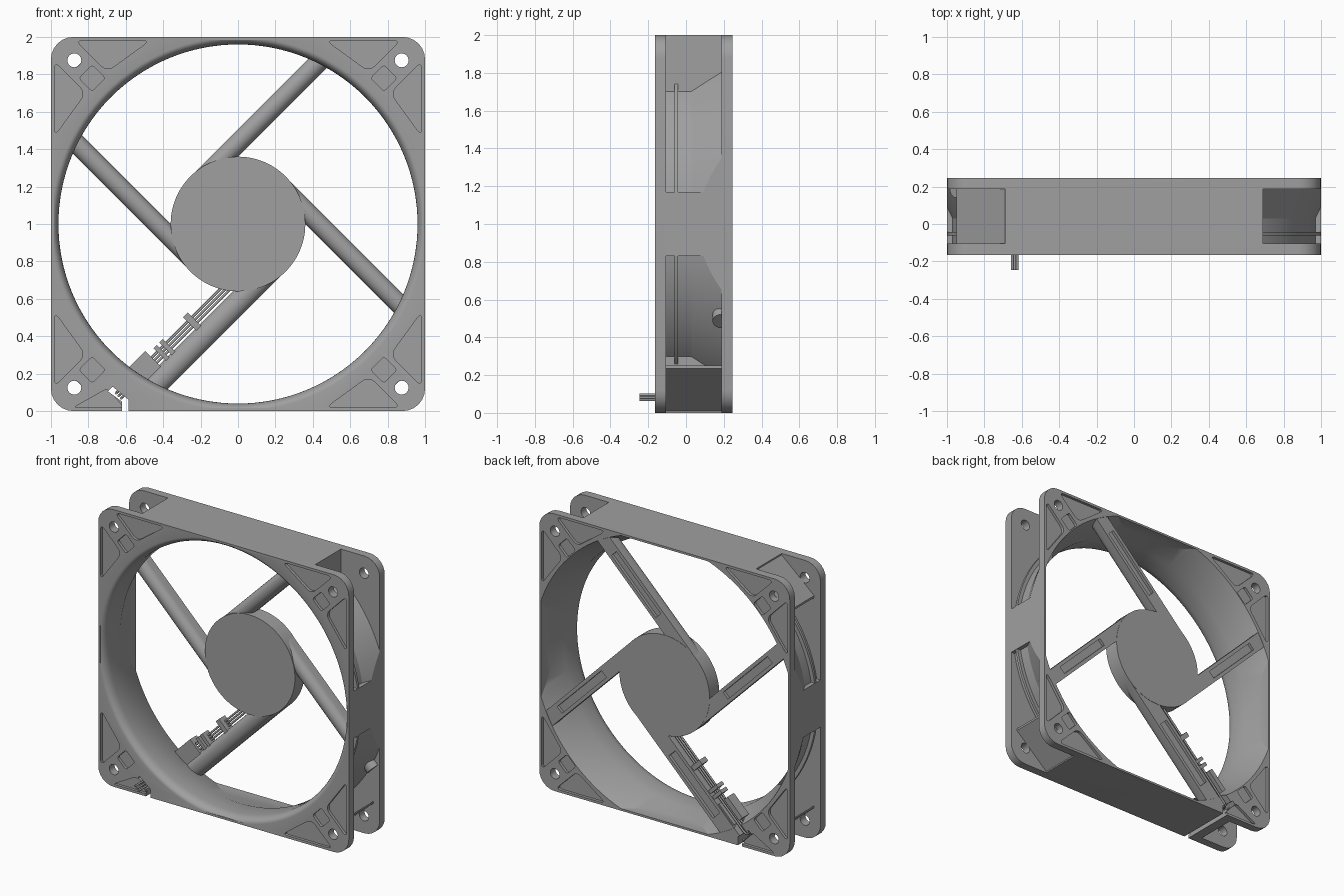
import bpy, bmesh, math
from mathutils import Vector

if "Cube" in bpy.data.objects:
    bpy.data.objects.remove(bpy.data.objects["Cube"])

GREY = bpy.data.materials.new("mid_grey")
GREY.diffuse_color = (0.35, 0.35, 0.35, 1)
GREY.use_nodes = True
GREY.node_tree.nodes["Principled BSDF"].inputs["Base Color"].default_value = GREY.diffuse_color
FRONT, BACK = -0.165, 0.245          # outer faces of the frame
F_IN, B_IN = -0.105, 0.187           # inner faces of the two flanges


def finish(name, bm):
    bmesh.ops.recalc_face_normals(bm, faces=bm.faces)
    me = bpy.data.meshes.new(name)
    bm.to_mesh(me)
    bm.free()
    me.materials.append(GREY)
    ob = bpy.data.objects.new(name, me)
    ob.location.z = 1                # everything is built around the fan axis
    bpy.context.collection.objects.link(ob)
    return ob


def prism(name, pts, a, b, place=lambda p, q, t: (p, t, q)):
    """Extrude a 2D outline from a to b; default outline is x,z along y."""
    bm = bmesh.new()
    lo = [bm.verts.new(place(p, q, a)) for p, q in pts]
    hi = [bm.verts.new(place(p, q, b)) for p, q in pts]
    bm.faces.new(lo)
    bm.faces.new(hi)
    n = len(pts)
    for i in range(n):
        j = (i + 1) % n
        bm.faces.new((lo[i], lo[j], hi[j], hi[i]))
    return finish(name, bm)


def lathe(name, profile, n=128):
    """Solid of revolution around y from (radius, y) points, capped."""
    bm = bmesh.new()
    rings = [[bm.verts.new((r * math.cos(2 * math.pi * i / n), y,
                            r * math.sin(2 * math.pi * i / n))) for i in range(n)]
             for r, y in profile]
    for A, B in zip(rings, rings[1:]):
        for i in range(n):
            j = (i + 1) % n
            bm.faces.new((A[i], A[j], B[j], B[i]))
    bm.faces.new(rings[0])
    bm.faces.new(rings[-1])
    return finish(name, bm)


def rounded(pts, r, steps=6):
    out, n = [], len(pts)
    for i in range(n):
        p = Vector(pts[i])
        a = p + (Vector(pts[i - 1]) - p).normalized() * r
        b = p + (Vector(pts[(i + 1) % n]) - p).normalized() * r
        for k in range(steps + 1):
            t = k / steps
            w = 1.17 * t * (1 - t)   # weight gives a near circular corner
            s = (1 - t) ** 2 + 1.414 * t * (1 - t) + t * t
            out.append(tuple(((1 - t) ** 2 * a + 1.414 * t * (1 - t) * p + t * t * b) / s))
    return out


def rect(x0, x1, z0, z1):
    return [(x0, z0), (x1, z0), (x1, z1), (x0, z1)]


def circle(x, z, r, n=32):
    return [(x + r * math.cos(2 * math.pi * i / n),
             z + r * math.sin(2 * math.pi * i / n)) for i in range(n)]


def boolean(ob, tool, op='DIFFERENCE'):
    bpy.context.view_layer.update()
    m = ob.modifiers.new("cut", 'BOOLEAN')
    m.operation, m.solver, m.object = op, 'EXACT', tool
    bpy.context.view_layer.objects.active = ob
    bpy.ops.object.modifier_apply(modifier=m.name)
    bpy.data.objects.remove(tool)


def arm(k):
    """Map (along, across) of arm k to x,z."""
    c, s = math.cos(math.radians(45 - 90 * k)), math.sin(math.radians(45 - 90 * k))
    return lambda u, v: (u * c - v * s, u * s + v * c)


# frame block with rounded corners
frame = prism("frame", rounded(rect(-1, 1, -1, 1), 0.12), FRONT, BACK)

# open corners between the flanges, leaving the barrel with its thin rib
BARREL = [(0.985, -0.3), (0.985, -0.062), (1.012, -0.062), (1.012, -0.042),
          (0.985, -0.042), (0.985, 0.03), (1.06, 0.19), (1.06, 0.4)]
for sx in (-1, 1):
    for sz in (-1, 1):
        xs, zs = sorted((sx * 0.69, sx * 1.1)), sorted((sz * 0.17, sz * 1.1))
        win = prism("window_cutter", rect(*xs, *zs), F_IN, B_IN)
        boolean(win, lathe("barrel_tool", BARREL))
        boolean(frame, win)

# duct: rounded front lip, straight throat, flared back held inside the walls
lip = [(0.96 + 0.04 * (1 - math.sin(t)), FRONT + 0.065 * (1 - math.cos(t)))
       for t in [i * math.pi / 12 for i in range(7)]]
duct = lathe("duct_cutter", [(1.0, -0.3)] + lip + [(0.96, 0.03), (1.045, BACK), (1.045, 0.3)])
boolean(duct, prism("duct_limit", rect(-0.985, 0.985, -0.985, 0.985), -0.29, 0.29), 'INTERSECT')
boolean(frame, duct)

# screw holes and shallow flange pockets
TRI = [(0.87, 0.982), (0.47, 0.982), (0.70, 0.815)]
SMALL = [(0.88, 0.982), (0.61, 0.982), (0.70, 0.88)]
for sx in (-1, 1):
    for sz in (-1, 1):
        boolean(frame, prism("hole", circle(sx * 0.875, sz * 0.875, 0.037), -0.4, 0.4))
        for y0, y1 in ((-0.3, FRONT + 0.02), (BACK - 0.02, 0.3)):
            cable_corner = sx < 0 and sz < 0
            shapes = [rounded([(q, p) for p, q in TRI], 0.04),
                      rounded([(0.78 + a, 0.78 + b) for a, b in
                               ((0.07, 0), (0, 0.07), (-0.07, 0), (0, -0.07))], 0.015),
                      rounded(SMALL, 0.02) if cable_corner else rounded(TRI, 0.04)]
            for pts in shapes:
                boolean(frame, prism("pocket", [(sx * p, sz * q) for p, q in pts], y0, y1))

# cable notch through the lower edge and channel in the back flange
boolean(frame, prism("notch", [(-0.62, -1.05), (-0.585, -1.05), (-0.585, -0.94), (-0.67, -0.87),
                               (-0.695, -0.895), (-0.62, -0.95)], -0.4, 0.4))
to_xz = arm(2)
boolean(frame, prism("channel", [to_xz(u, v) for u, v in rect(0.9, 1.12, 0.165, 0.232)], 0.18, 0.4))

# sloping braces behind three screw corners
parts = [frame]
for sx, sz in ((-1, 1), (-1, -1), (1, -1)):
    pts = [(0.69, 0.99), (0.95, 0.765), (0.95, 0.75), (0.68, 0.98)]
    parts.append(prism("corner_brace", [(sx * p, sz * q) for p, q in pts], F_IN - 0.01, B_IN + 0.01))

# motor hub
parts.append(lathe("hub", [(0.36, 0.135), (0.36, BACK)], 96))

# four tangential arms with rounded fronts and slotted backs
for k in range(4):
    f = arm(k)
    v0, v1 = (0.235 if k == 2 else 0.255), 0.359
    mid, half = (v0 + v1) / 2, (v1 - v0) / 2
    section = [(v0, 0.243)] + [(mid - half * math.cos(t), 0.19 - 0.05 * math.sin(t))
                               for t in [i * math.pi / 10 for i in range(11)]] + [(v1, 0.243)]
    strut = prism("arm", section, 0, 1.035,
                  lambda v, y, u: (f(u, v)[0], y, f(u, v)[1]))
    slot = [f(u, v) for u, v in rect(0.38, 0.88, v0 + 0.025, v1 - 0.025)]
    boolean(strut, prism("slot", slot, 0.222, 0.3))
    parts.append(strut)

# cable clips and end block beside the lower arm
for u0, u1, w0, w1 in ((0.525, 0.56, 0.145, 0.26), (0.72, 0.745, 0.15, 0.26),
                       (0.765, 0.79, 0.15, 0.26), (0.83, 1.0, 0.225, 0.26),
                       (0.83, 1.0, 0.13, 0.168)):
    parts.append(prism("cable_clip", [to_xz(u, v) for u, v in rect(u0, u1, w0, w1)], 0.165, 0.235))
parts.append(prism("clip_cover", [to_xz(u, v) for u, v in rect(0.83, 1.0, 0.13, 0.26)], 0.16, 0.18))

# three wires: along the arm, then forward through the notch
for v in (0.179, 0.198, 0.217):
    cu = bpy.data.curves.new("wire", 'CURVE')
    cu.dimensions, cu.bevel_depth, cu.bevel_resolution, cu.use_fill_caps = '3D', 0.007, 2, True
    sp = cu.splines.new('POLY')
    path = [(0.28, 0.205), (1.07, 0.205), (1.09, 0.2), (1.1, 0.18), (1.1, -0.246)]
    sp.points.add(len(path) - 1)
    for pt, (u, y) in zip(sp.points, path):
        x, z = to_xz(u, v)
        pt.co = (x, y, z, 1)
    cu.materials.append(GREY)
    wire = bpy.data.objects.new("wire", cu)
    wire.location.z = 1
    bpy.context.collection.objects.link(wire)

# smooth curved walls, keep hard edges
bpy.ops.object.select_all(action='DESELECT')
for ob in parts:
    ob.select_set(True)
bpy.context.view_layer.objects.active = frame
bpy.ops.object.shade_smooth_by_angle(angle=math.radians(25))
